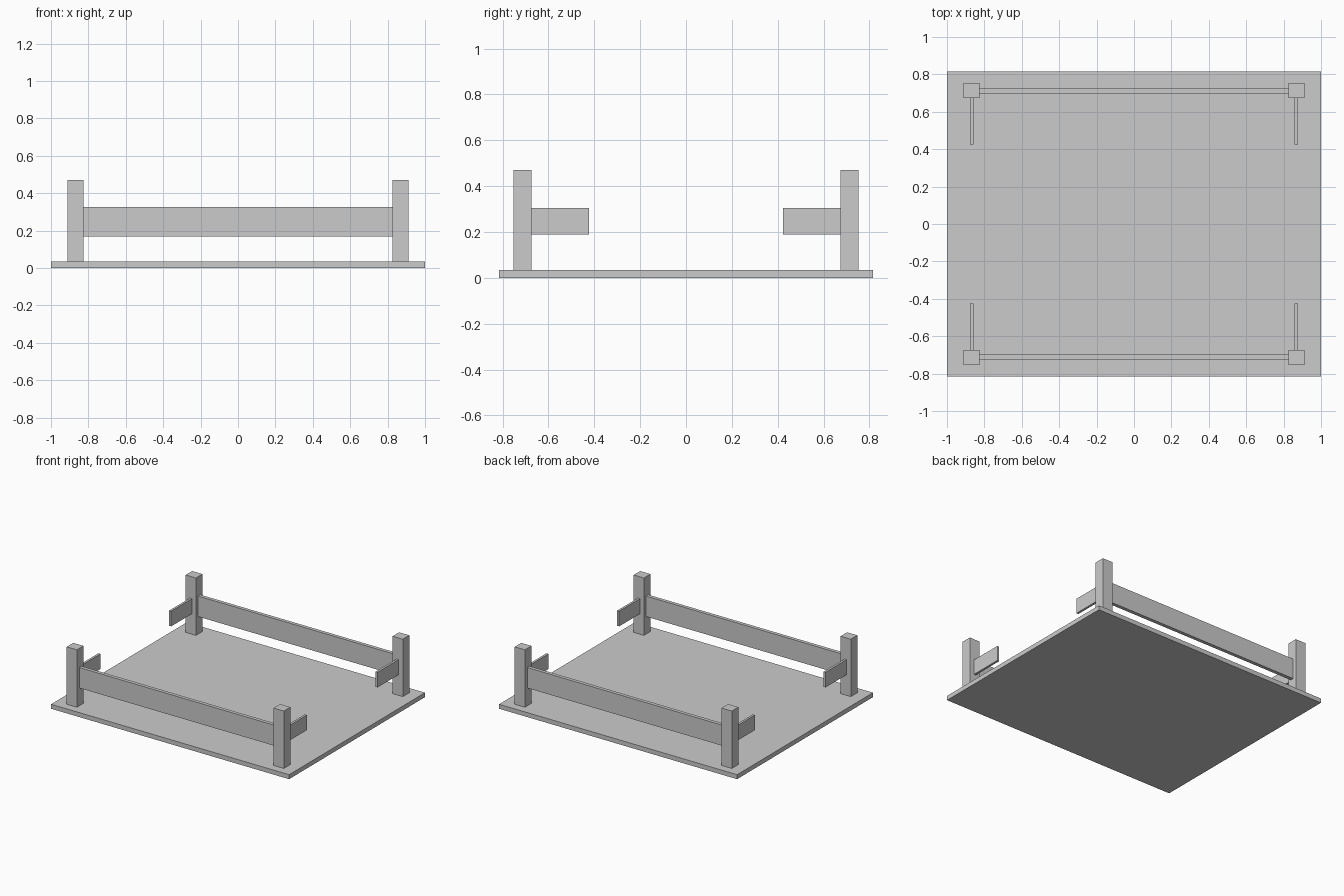
import bpy

if "Cube" in bpy.data.objects:
    bpy.data.objects.remove(bpy.data.objects["Cube"])


def box(name, x, y, z):
    """Axis-aligned box from (min, max) ranges."""
    bpy.ops.mesh.primitive_cube_add(size=1, location=[sum(r) / 2 for r in (x, y, z)])
    ob = bpy.context.object
    ob.name = name
    ob.scale = [r[1] - r[0] for r in (x, y, z)]
    bpy.ops.object.transform_apply(location=False, rotation=False, scale=True)
    return ob


def around(c, width):
    return (c - width / 2, c + width / 2)


PX, PY = 0.869, 0.714      # post centres
PW, PD = 0.086, 0.078      # post width and depth
BASE = 0.034

# Floor slab
box("floor_slab", (-1, 1), (-0.815, 0.815), (0, BASE))

for sy, end in ((-1, "front"), (1, "back")):
    # Long rail between the two posts
    inner = PX - PW / 2
    box(f"{end}_rail", (-inner, inner), around(sy * 0.711, 0.027), (0.169, 0.325))
    for sx, side in ((-1, "left"), (1, "right")):
        # Corner post
        box(f"{end}_{side}_post", around(sx * PX, PW), around(sy * PY, PD), (BASE, 0.47))
        # Short side rail leaving an opening in the middle
        y = sorted((sy * 0.424, sy * (PY - PD / 2)))
        box(f"{end}_{side}_short_rail", around(sx * 0.867, 0.017), y, (0.19, 0.305))
